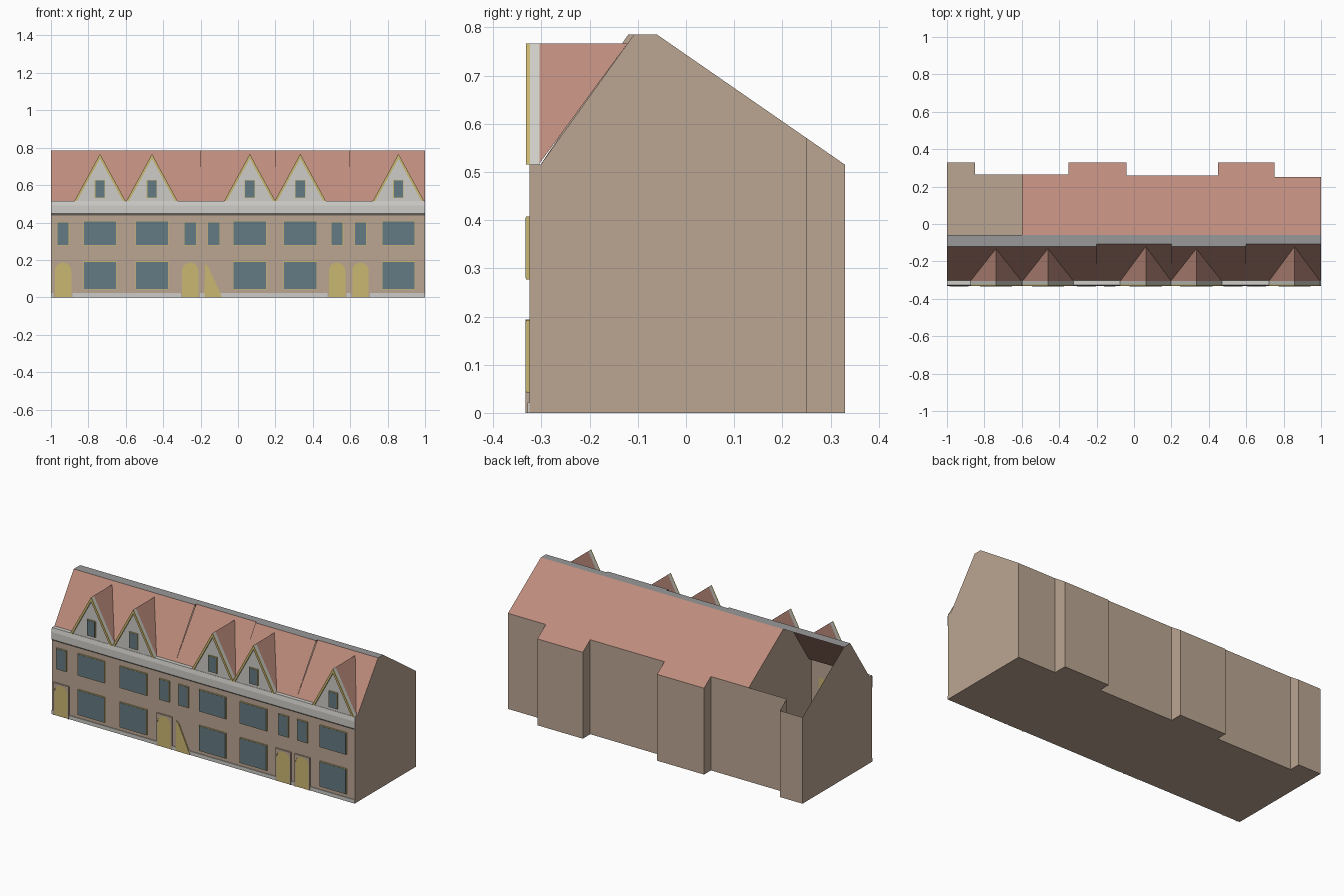
import bpy, math

cube = bpy.data.objects.get("Cube")
if cube:
    bpy.data.objects.remove(cube, do_unlink=True)


def material(name, *rgb):
    lin = [((c / 255 + 0.055) / 1.055) ** 2.4 for c in rgb] + [1]
    m = bpy.data.materials.new(name)
    m.use_nodes = True
    m.diffuse_color = lin
    m.node_tree.nodes["Principled BSDF"].inputs["Base Color"].default_value = lin
    return m


BRICK = material("tan brick", 187, 166, 146)
TILE = material("red roof tile", 189, 140, 124)
RIDGE = material("grey ridge", 152, 153, 152)
WHITE = material("off white stucco", 205, 204, 199)
YELLOW = material("yellow paint", 202, 183, 114)
GLASS = material("slate blue glass", 100, 123, 132)


def build(name, verts, faces, mat):
    me = bpy.data.meshes.new(name)
    me.from_pydata(verts, [], faces)
    me.materials.append(mat)
    ob = bpy.data.objects.new(name, me)
    bpy.context.collection.objects.link(ob)
    return ob


def quads(name, polys, mat):
    """Separate polygons joined into one object."""
    verts, faces = [], []
    for p in polys:
        faces.append(range(len(verts), len(verts) + len(p)))
        verts += p
    return build(name, verts, faces, mat)


def plate(name, outline, front, back, mat):
    """Counter-clockwise x,z outline given depth along y."""
    n = len(outline)
    verts = [(x, front, z) for x, z in outline] + [(x, back, z) for x, z in outline]
    faces = [range(n), range(2 * n - 1, n - 1, -1)]
    faces += [(i, i + n, (i + 1) % n + n, (i + 1) % n) for i in range(n)]
    return build(name, verts, faces, mat)


def rect(cx, w, z0, z1):
    return [(cx - w / 2, z0), (cx + w / 2, z0), (cx + w / 2, z1), (cx - w / 2, z1)]


FRONT, EAVE_Y, EAVE_Z, TOP_Z = -0.325, -0.302, 0.515, 0.785
RIDGE_BACK, DEEP = -0.06, 0.33
SLOPE = (TOP_Z - EAVE_Z) / (DEEP - RIDGE_BACK)


def back_z(y):
    return TOP_Z - (y - RIDGE_BACK) * SLOPE


def ridge_front(x):
    return -0.12 if (x < -0.2 or 0.2 < x < 0.6) else -0.108


# Stepped back outline: start, end, depth
SEGMENTS = [(-1, -0.85, DEEP), (-0.85, -0.6, 0.265), (-0.6, -0.35, 0.265),
            (-0.35, -0.04, DEEP), (-0.04, 0.45, 0.26), (0.45, 0.75, DEEP),
            (0.75, 1, 0.25)]
walls, floor, back_roof = [], [], []
for i, (a, b, y) in enumerate(SEGMENTS):
    z = back_z(y)
    walls.append([(b, y, 0), (a, y, 0), (a, y, z), (b, y, z)])
    floor.append([(a, FRONT, 0), (a, y, 0), (b, y, 0), (b, FRONT, 0)])
    if a >= -0.6:
        back_roof.append([(a, RIDGE_BACK, TOP_Z), (b, RIDGE_BACK, TOP_Z), (b, y, z), (a, y, z)])
    # Return walls where the depth changes
    if i + 1 < len(SEGMENTS) and SEGMENTS[i + 1][2] != y:
        y2 = SEGMENTS[i + 1][2]
        walls.append([(b, y2, 0), (b, y, 0), (b, y, z), (b, y2, back_z(y2))])
walls.append([(-1, FRONT, 0), (1, FRONT, 0), (1, FRONT, EAVE_Z), (-1, FRONT, EAVE_Z)])


def gable(x, y, front):
    p = [(FRONT, 0), (y, 0), (y, back_z(y)), (RIDGE_BACK, TOP_Z), (front, TOP_Z),
         (EAVE_Y, EAVE_Z), (FRONT, EAVE_Z)]
    p = [(x, a, b) for a, b in p]
    return p if x > 0 else p[::-1]


# End gables and the party wall beside the open bay
walls += [gable(-1, DEEP, -0.12), gable(1, 0.25, -0.108), gable(-0.6, 0.265, -0.12)]
quads("brick_walls", walls, BRICK)
quads("ground_floor", floor, BRICK)
quads("back_roof", back_roof, TILE)

# Front roof slopes and flat ridge, one bay per house
slopes, ridges = [], []
for k in range(5):
    a, b = -1 + 0.4 * k, -0.6 + 0.4 * k
    r = ridge_front((a + b) / 2)
    slopes.append([(a, EAVE_Y, EAVE_Z), (b, EAVE_Y, EAVE_Z), (b, r, TOP_Z), (a, r, TOP_Z)])
    ridges.append([(a, r, TOP_Z), (b, r, TOP_Z), (b, RIDGE_BACK, TOP_Z), (a, RIDGE_BACK, TOP_Z)])
quads("front_roof", slopes, TILE)
quads("roof_ridge", ridges, RIDGE)

# Cornice and plinth along the front
profile = [(FRONT, 0.44), (-0.331, 0.447), (-0.331, 0.49), (-0.326, EAVE_Z), (-0.3, EAVE_Z)]
n = len(profile)
build("cornice", [(x, y, z) for x in (-1, 1) for y, z in profile],
      [(i, i + n, i + 1 + n, i + 1) for i in range(n - 1)], WHITE)
plate("plinth", rect(0, 2, 0, 0.022), -0.329, FRONT, WHITE)


def window(name, cx, w, z0, z1, base=FRONT):
    plate(name + "_frame", rect(cx, w + 0.006, z0 - 0.003, z1 + 0.003), base - 0.007, base, YELLOW)
    plate(name + "_glass", rect(cx, w, z0, z1), base - 0.008, base - 0.006, GLASS)


def dormer(cx):
    half, top, face = 0.137, 0.767, -0.324
    tri = [(cx - half, EAVE_Z), (cx + half, EAVE_Z), (cx, top)]
    plate("dormer_gable", tri, face, -0.304, WHITE)
    # Roof planes die into the main slope
    r = ridge_front(cx)
    y = EAVE_Y + (r - EAVE_Y) * (top - EAVE_Z) / (TOP_Z - EAVE_Z)
    f = -0.306
    tip, end = (cx, f, top), (cx, y, top)
    left, right = (cx - half, f, EAVE_Z), (cx + half, f, EAVE_Z)
    quads("dormer_roof", [[left, tip, end], [right, end, tip]], TILE)
    # Painted bargeboards
    for s in (-1, 1):
        board = [(cx + s * half, EAVE_Z), (cx, top), (cx, top - 0.026), (cx + s * (half - 0.014), EAVE_Z)]
        plate("bargeboard", board if s > 0 else board[::-1], face - 0.008, face, YELLOW)
    window("dormer_window", cx, 0.05, 0.535, 0.625, face)


for cx in (-0.738, -0.46, 0.063, 0.333, 0.858):
    dormer(cx)
    window("lower_window", cx, 0.172, 0.045, 0.19)
    window("upper_window", cx, 0.172, 0.28, 0.405)


def door(cx):
    w, spring, top = 0.044, 0.14, 0.186
    angles = [math.pi * i / 12 for i in range(13)]
    arch = [(cx + w * math.cos(a), spring + (top - spring) * math.sin(a)) for a in angles]
    path = [(cx + w, 0)] + arch + [(cx - w, 0)]
    plate("door", [path[-1]] + path[:-1], FRONT - 0.005, FRONT, YELLOW)
    # Square surround with an arched opening
    outer = [(cx + 0.051, 0)]
    for a in angles:
        c, s = math.cos(a), math.sin(a)
        k = 1 / max(abs(c), abs(s))
        outer.append((cx + k * c * 0.051, spring + k * s * 0.054))
    outer.append((cx - 0.051, 0))
    for i in range(len(path) - 1):
        plate("door_surround", [path[i], outer[i], outer[i + 1], path[i + 1]],
              FRONT - 0.008, FRONT, BRICK)


for cx in (-0.935, -0.255, 0.53, 0.655):
    door(cx)
# Half-hidden door of the middle house
plate("half_door", [(-0.18, 0), (-0.085, 0), (-0.16, 0.165), (-0.175, 0.18)],
      FRONT - 0.006, FRONT, YELLOW)

# Narrow windows over the doors
for cx in (-0.935, -0.255, -0.13, 0.53, 0.655):
    window("narrow_window", cx, 0.06, 0.28, 0.4)
